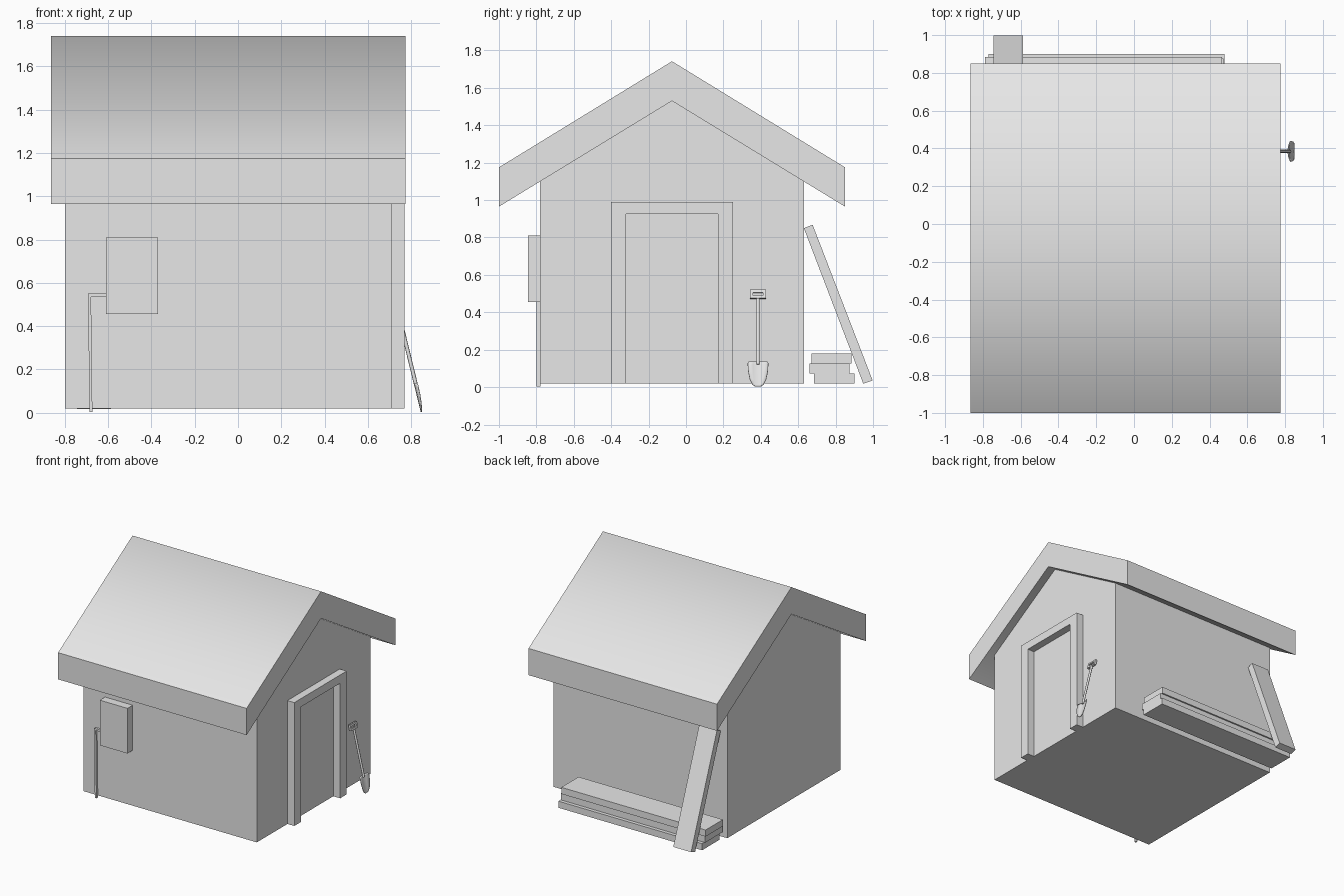
import bpy, bmesh, math
from mathutils import Matrix

if "Cube" in bpy.data.objects:
    bpy.data.objects.remove(bpy.data.objects["Cube"], do_unlink=True)

GREY = (0.8, 0.8, 0.8, 1)
mat = bpy.data.materials.new("plain_grey")
mat.use_nodes = True
mat.diffuse_color = GREY
mat.node_tree.nodes["Principled BSDF"].inputs["Base Color"].default_value = GREY


def finish(name, bm, matrix=None):
    """Turn a bmesh into a named object."""
    bmesh.ops.recalc_face_normals(bm, faces=bm.faces)
    if matrix:
        bm.transform(matrix)
    mesh = bpy.data.meshes.new(name)
    bm.to_mesh(mesh)
    bm.free()
    mesh.materials.append(mat)
    obj = bpy.data.objects.new(name, mesh)
    bpy.context.scene.collection.objects.link(obj)
    return obj


def prism_mesh(points, axis, lo, hi):
    """Extrude a profile: (y, z) points along x, or (x, z) points along y."""
    bm = bmesh.new()
    place = (lambda p, t: (t, *p)) if axis == "x" else (lambda p, t: (p[0], t, p[1]))
    a = [bm.verts.new(place(p, lo)) for p in points]
    b = [bm.verts.new(place(p, hi)) for p in points]
    bm.faces.new(a)
    bm.faces.new(b)
    for i in range(len(a)):
        j = (i + 1) % len(a)
        bm.faces.new((a[i], a[j], b[j], b[i]))
    return bm


def prism(name, points, axis, lo, hi, matrix=None):
    return finish(name, prism_mesh(points, axis, lo, hi), matrix)


def rect(u0, u1, v0, v1):
    return [(u0, v0), (u1, v0), (u1, v1), (u0, v1)]


# Shed body with gables reaching the roof underside
RIDGE_Y, UNDER, EAVE, HALF = -0.075, 1.53, 0.965, 0.925
slope = (UNDER - EAVE) / HALF
W0, W1, BASE = -0.78, 0.63, 0.02


def under(y):
    return UNDER - slope * abs(y - RIDGE_Y)


prism("shed_walls", [(W0, BASE), (W1, BASE), (W1, under(W1)),
                     (RIDGE_Y, UNDER), (W0, under(W0))], "x", -0.80, 0.71)

# Thick gable roof, softly shaded over the ridge with sharp outer edges
bm = prism_mesh([(-1, EAVE), (RIDGE_Y, UNDER), (0.85, EAVE),
                 (0.85, 1.175), (RIDGE_Y, 1.742), (-1, 1.175)], "x", -0.865, 0.775)
for f in bm.faces:
    f.smooth = True
for e in bm.edges:
    e.smooth = all(abs(v.co.y - RIDGE_Y) < 0.001 for v in e.verts) \
        and abs(e.verts[0].co.x - e.verts[1].co.x) > 0.1
finish("roof", bm)

# Door surround
prism("door_frame", [(-0.40, BASE), (-0.40, 0.99), (0.25, 0.99), (0.25, BASE),
                     (0.17, BASE), (0.17, 0.925), (-0.32, 0.925), (-0.32, BASE)],
      "x", 0.70, 0.77)

# Utility box and its cable
prism("utility_box", rect(-0.61, -0.37, 0.455, 0.81), "y", -0.845, -0.775)
prism("cable", [(-0.60, 0.55), (-0.693, 0.55), (-0.69, 0.30), (-0.687, 0.003),
                (-0.673, 0.003), (-0.677, 0.30), (-0.679, 0.535), (-0.60, 0.535)],
      "y", -0.798, -0.778)

# Stacked planks and one leaning plank
stack = [(0.685, -0.77, 0.48), (0.66, -0.78, 0.475), (0.67, -0.79, 0.465)]
for i, (y, x0, x1) in enumerate(stack):
    z = BASE + 0.0535 * i
    prism(f"stacked_plank_{i + 1}", rect(y, y + 0.215, z, z + 0.052), "x", x0, x1)
prism("leaning_plank", [(0.63, 0.85), (0.677, 0.868), (0.998, 0.035), (0.948, 0.018)],
      "x", -0.743, -0.588)

# Shovel, built upright and then leaned against the wall
lean = Matrix.Translation((0.853, 0.385, 0.004)) @ Matrix.Rotation(math.radians(-13.7), 4, "Y")

bm = bmesh.new()
bmesh.ops.create_cone(bm, cap_ends=True, segments=8, radius1=0.009, radius2=0.009,
                      depth=0.37, matrix=Matrix.Translation((0, 0, 0.305)))
for f in bm.faces:
    f.smooth = len(f.verts) == 4
for e in bm.edges:
    e.smooth = all(len(f.verts) == 4 for f in e.link_faces)
finish("shovel_shaft", bm, lean)

prism("shovel_grip_sides", [(-0.043, 0.53), (-0.043, 0.483), (0.043, 0.483), (0.043, 0.53),
                            (0.028, 0.53), (0.028, 0.497), (-0.028, 0.497), (-0.028, 0.53)],
      "x", -0.008, 0.008, lean)
prism("shovel_grip_bar", rect(-0.043, 0.043, 0.515, 0.53), "x", -0.008, 0.008, lean)

# Dished blade narrowing to a rounded tip
bm = bmesh.new()
rows = []
for z, w in ((0, 0.014), (0.01, 0.029), (0.04, 0.044), (0.08, 0.052), (0.125, 0.055), (0.137, 0.048)):
    rows.append([bm.verts.new((0.014 * (s * w / 0.055) ** 2 - 0.006, s * w, z))
                 for s in (-1, -0.5, 0, 0.5, 1)])
for r0, r1 in zip(rows, rows[1:]):
    for k in range(4):
        bm.faces.new((r0[k], r0[k + 1], r1[k + 1], r1[k])).smooth = True
blade = finish("shovel_blade", bm, lean)
mod = blade.modifiers.new("thickness", "SOLIDIFY")
mod.thickness = 0.005
mod.offset = 0
